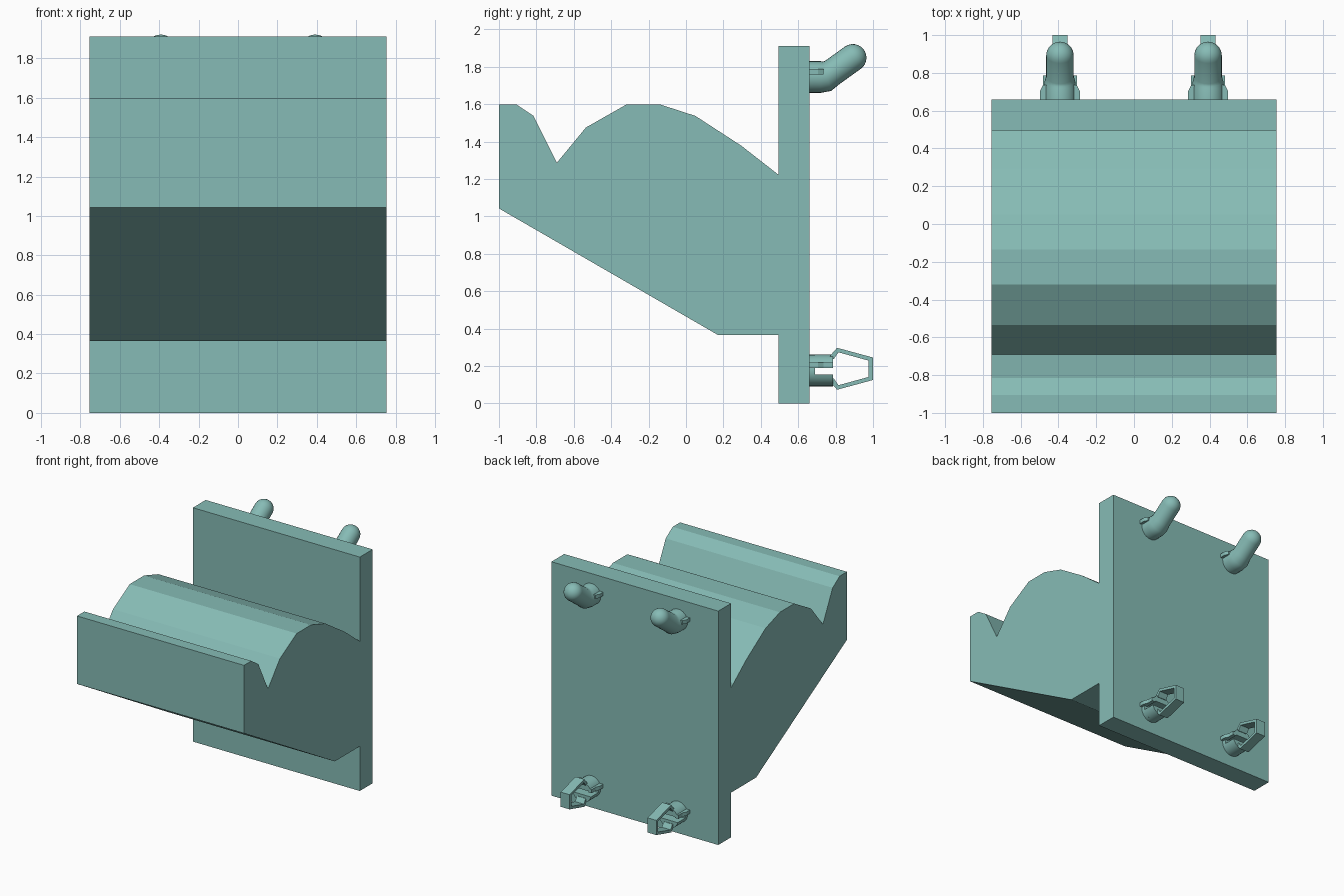
import bpy, bmesh
from math import sin, cos, pi, radians
from mathutils import Vector

if "Cube" in bpy.data.objects:
    bpy.data.objects.remove(bpy.data.objects["Cube"])

# Muted teal plastic
teal = bpy.data.materials.new("teal_plastic")
teal.diffuse_color = (.24, .50, .465, 1)
teal.use_nodes = True
teal.node_tree.nodes["Principled BSDF"].inputs["Base Color"].default_value = teal.diffuse_color


def finish(bm, name, smooth=False):
    bmesh.ops.recalc_face_normals(bm, faces=bm.faces)
    me = bpy.data.meshes.new(name)
    bm.to_mesh(me)
    bm.free()
    me.materials.append(teal)
    ob = bpy.data.objects.new(name, me)
    bpy.context.collection.objects.link(ob)
    if smooth:
        bpy.ops.object.select_all(action='DESELECT')
        ob.select_set(True)
        bpy.context.view_layer.objects.active = ob
        bpy.ops.object.shade_smooth_by_angle(angle=radians(35))
    return ob


def prism(name, pts, offset, smooth=False):
    """Extrude a closed 3D outline along offset."""
    bm = bmesh.new()
    face = bm.faces.new([bm.verts.new(p) for p in pts])
    ext = bmesh.ops.extrude_face_region(bm, geom=[face])
    bmesh.ops.translate(bm, vec=offset,
                        verts=[v for v in ext['geom'] if isinstance(v, bmesh.types.BMVert)])
    # extruding a lone face may leave or drop its start cap; make sure both ends are closed
    bmesh.ops.holes_fill(bm, edges=[e for e in bm.edges if e.is_boundary])
    return finish(bm, name, smooth)


def tube(name, x, rings, n=24):
    """Sweep circles (y, z, tilt, radius) into a capped tube."""
    bm = bmesh.new()
    loops = []
    for y, z, tilt, r in rings:
        up = Vector((0, -sin(tilt), cos(tilt)))
        loops.append([bm.verts.new(Vector((x, y, z)) + Vector((r * cos(2 * pi * i / n), 0, 0))
                                   + up * r * sin(2 * pi * i / n)) for i in range(n)])
    for a, b in zip(loops, loops[1:]):
        for i in range(n):
            j = (i + 1) % n
            bm.faces.new((a[i], a[j], b[j], b[i]))
    bm.faces.new(loops[0])
    bm.faces.new(loops[-1])
    return finish(bm, name, True)


# Shelf body with grooved top, joined to the back plate
profile = [(-1, 1.042), (-1, 1.597), (-.905, 1.597), (-.815, 1.537), (-.69, 1.287),
           (-.535, 1.475), (-.32, 1.597), (-.135, 1.597), (.05, 1.537), (.295, 1.378),
           (.495, 1.222), (.495, 1.91), (.66, 1.91), (.66, 0), (.495, 0),
           (.495, .365), (.172, .365)]
prism("shelf_and_back_plate", [(-.754, y, z) for y, z in profile], (1.508, 0, 0))

HOOK_Z, CLIP_Z, R = 1.745, .176, .085
tilt = radians(34)

for side, x in (("left", -.392), ("right", .392)):
    # Upper hook: straight root, bent arm, rounded tip
    rings = [(.65, HOOK_Z, 0, R), (.72, HOOK_Z, 0, R), (.752, HOOK_Z + .004, tilt / 2, .082),
             (.782, HOOK_Z + .024, tilt, .073)]
    tip = Vector((.892, 1.848))
    for k in range(7):
        a = k / 6 * radians(86)
        rings.append((tip.x + .073 * sin(a) * cos(tilt), tip.y + .073 * sin(a) * sin(tilt),
                      tilt, .073 * cos(a)))
    tube(f"{side}_hook", x, rings)

    # Lower peg: short root and two prongs split by a slot
    tube(f"{side}_peg_root", x, [(.65, CLIP_Z, 0, R), (.69, CLIP_Z, 0, R)])
    for label, s in (("upper", 1), ("lower", -1)):
        arc = [radians(14 + 152 * i / 12) for i in range(13)]
        prism(f"{side}_{label}_prong",
              [(x + R * cos(a), .685, CLIP_Z + s * R * sin(a)) for a in arc], (0, .1, 0), True)

    # Spring clip: open hexagonal band
    half = [(.765, .055), (.775, .075), (.808, .112), (1.0, .06)]
    inner = [(.975, .044), (.815, .088), (.79, .052)]
    band = (half + [(y, -z) for y, z in reversed(half)]
            + [(y, -z) for y, z in reversed(inner)] + inner)
    prism(f"{side}_spring_clip", [(x - .04, y, CLIP_Z + .009 + z) for y, z in band], (.08, 0, 0))

    # Small locking fins on both sides of each peg
    for label, z in (("hook", HOOK_Z), ("peg", CLIP_Z)):
        for end, s in (("outer", 1), ("inner", -1)):
            fin = [(.06, .655), (.105, .655), (.105, .705), (.09, .735), (.09, .785), (.06, .785)]
            if label == "hook":
                fin = fin[:4] + [(.06, .735)]
            prism(f"{side}_{label}_{end}_fin",
                  [(x + s * u, y, z + .012) for u, y in fin], (0, 0, .03))
